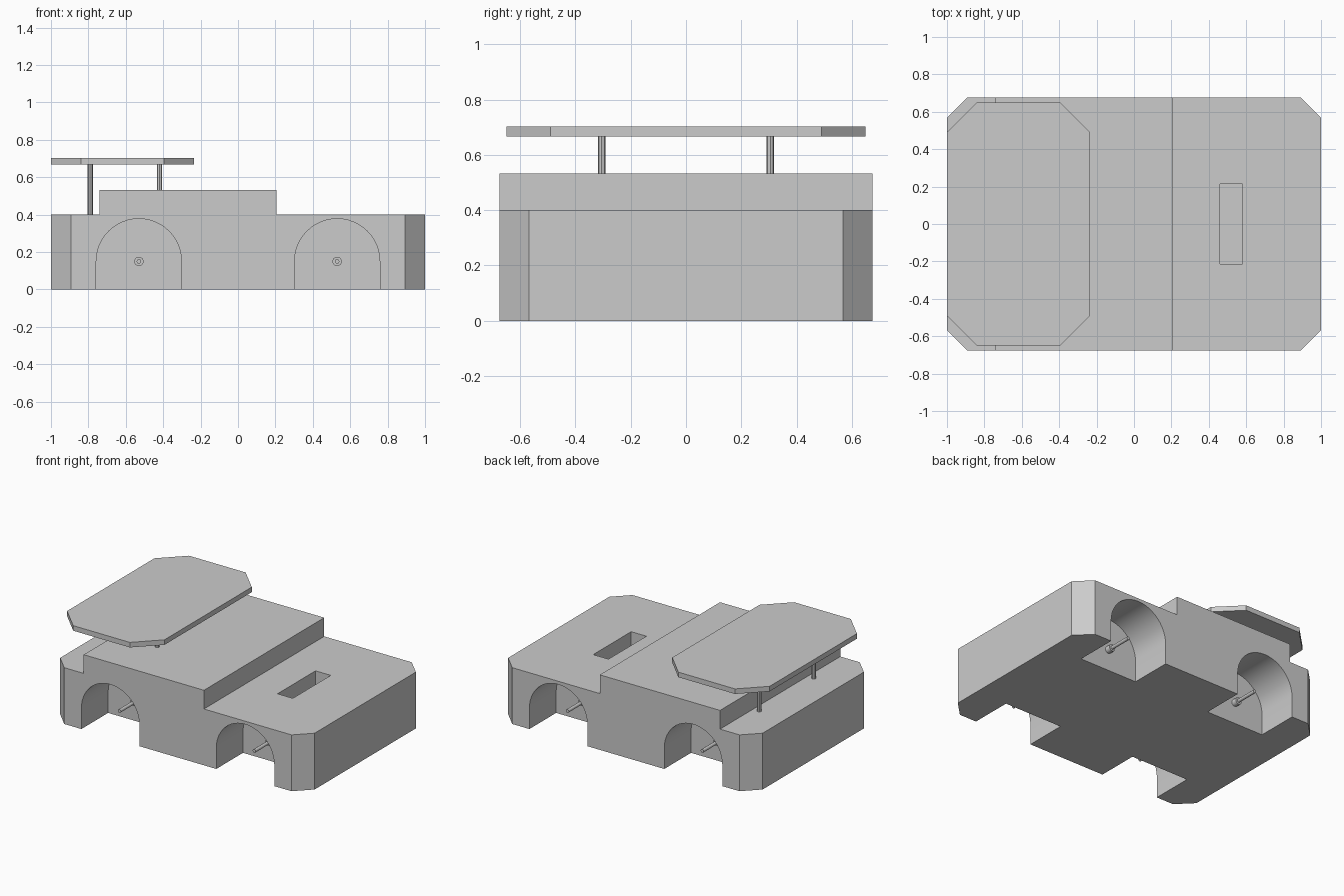
import bpy, bmesh, math
from mathutils import Vector, Matrix

cube = bpy.data.objects.get("Cube")
if cube:
    bpy.data.objects.remove(cube, do_unlink=True)

grey = bpy.data.materials.new("plain grey")
grey.use_nodes = True
colour = (0.6, 0.6, 0.6, 1)
grey.diffuse_color = colour
grey.node_tree.nodes["Principled BSDF"].inputs["Base Color"].default_value = colour


def finish(name, bm):
    bmesh.ops.recalc_face_normals(bm, faces=bm.faces)
    mesh = bpy.data.meshes.new(name)
    bm.to_mesh(mesh)
    bm.free()
    mesh.materials.append(grey)
    obj = bpy.data.objects.new(name, mesh)
    bpy.context.collection.objects.link(obj)
    return obj


def prism(points, depth):
    """Extrude a closed 3D outline along a vector."""
    bm = bmesh.new()
    face = bm.faces.new([bm.verts.new(p) for p in points])
    ext = bmesh.ops.extrude_face_region(bm, geom=[face])
    moved = [v for v in ext["geom"] if isinstance(v, bmesh.types.BMVert)]
    bmesh.ops.translate(bm, verts=moved, vec=depth)
    bmesh.ops.recalc_face_normals(bm, faces=bm.faces)
    return bm


def rod(name, start, end, radius, sides):
    start, end = Vector(start), Vector(end)
    axis = end - start
    turn = axis.to_track_quat("Z", "Y").to_matrix().to_4x4()
    bm = bmesh.new()
    bmesh.ops.create_cone(bm, cap_ends=True, segments=sides, radius1=radius,
                          radius2=radius, depth=axis.length,
                          matrix=Matrix.Translation((start + end) / 2) @ turn)
    return finish(name, bm)


def cut(target, cutter):
    cutter.hide_render = True
    mod = target.modifiers.new("cut", "BOOLEAN")
    mod.operation, mod.solver, mod.object = "DIFFERENCE", "EXACT", cutter
    bpy.context.view_layer.objects.active = target
    bpy.ops.object.modifier_apply(modifier=mod.name)
    bpy.data.objects.remove(cutter, do_unlink=True)


def smooth(obj):
    bpy.ops.object.select_all(action="DESELECT")
    obj.select_set(True)
    bpy.context.view_layer.objects.active = obj
    bpy.ops.object.shade_smooth_by_angle(angle=math.radians(30))


HALF, DECK, ROOF = 0.675, 0.4, 0.533
WELL_R, AXLE_Z, WELL_Y = 0.228, 0.15, 0.375

# Body: stepped side profile with chamfered upright corners
profile = [(-1, 0), (1, 0), (1, DECK), (0.205, DECK), (0.205, ROOF),
           (-0.74, ROOF), (-0.74, DECK), (-1, DECK)]
bm = prism([(x, -HALF, z) for x, z in profile], (0, 2 * HALF, 0))
corners = [e for e in bm.edges
           if all(abs(v.co.x) > 0.99 for v in e.verts)
           and abs(e.verts[0].co.z - e.verts[1].co.z) > 0.1]
bmesh.ops.bevel(bm, geom=corners, offset=0.107, segments=1, affect="EDGES")
body = finish("body", bm)

# Arched wheel wells, each with a hub and stub axle
for x, end in ((-0.53, "rear"), (0.53, "front")):
    for side, label in ((-1, "right"), (1, "left")):
        arch = [(x - WELL_R, side * WELL_Y, -0.1), (x + WELL_R, side * WELL_Y, -0.1)]
        for i in range(25):
            a = math.pi * i / 24
            arch.append((x + WELL_R * math.cos(a), side * WELL_Y,
                         AXLE_Z + WELL_R * math.sin(a)))
        cut(body, finish("well_cutter", prism(arch, (0, side * 0.5, 0))))
        inner = side * (WELL_Y - 0.01)
        smooth(rod(f"{end}_{label}_hub", (x, inner, AXLE_Z),
                   (x, side * (WELL_Y + 0.04), AXLE_Z), 0.025, 16))
        smooth(rod(f"{end}_{label}_axle", (x, inner, AXLE_Z),
                   (x, side * (WELL_Y + 0.2), AXLE_Z), 0.012, 16))

# Slot sunk into the front deck
slot = [(0.46, -0.213), (0.58, -0.213), (0.58, 0.213), (0.46, 0.213)]
cut(body, finish("slot_cutter", prism([(x, y, 0.2) for x, y in slot], (0, 0, 0.4))))
smooth(body)

# Raised panel with clipped corners
x0, x1, w, c = -1, -0.235, 0.65, 0.16
panel = [(x0 + c, -w), (x1 - c, -w), (x1, -w + c), (x1, w - c),
         (x1 - c, w), (x0 + c, w), (x0, w - c), (x0, -w + c)]
finish("raised_panel", prism([(x, y, 0.667) for x, y in panel], (0, 0, 0.036)))

# Posts carrying the panel
for x, base, end in ((-0.79, DECK, "rear"), (-0.42, ROOF, "front")):
    for side, label in ((-1, "right"), (1, "left")):
        rod(f"{end}_{label}_post", (x, side * 0.305, base - 0.01),
            (x, side * 0.305, 0.68), 0.014, 8)
